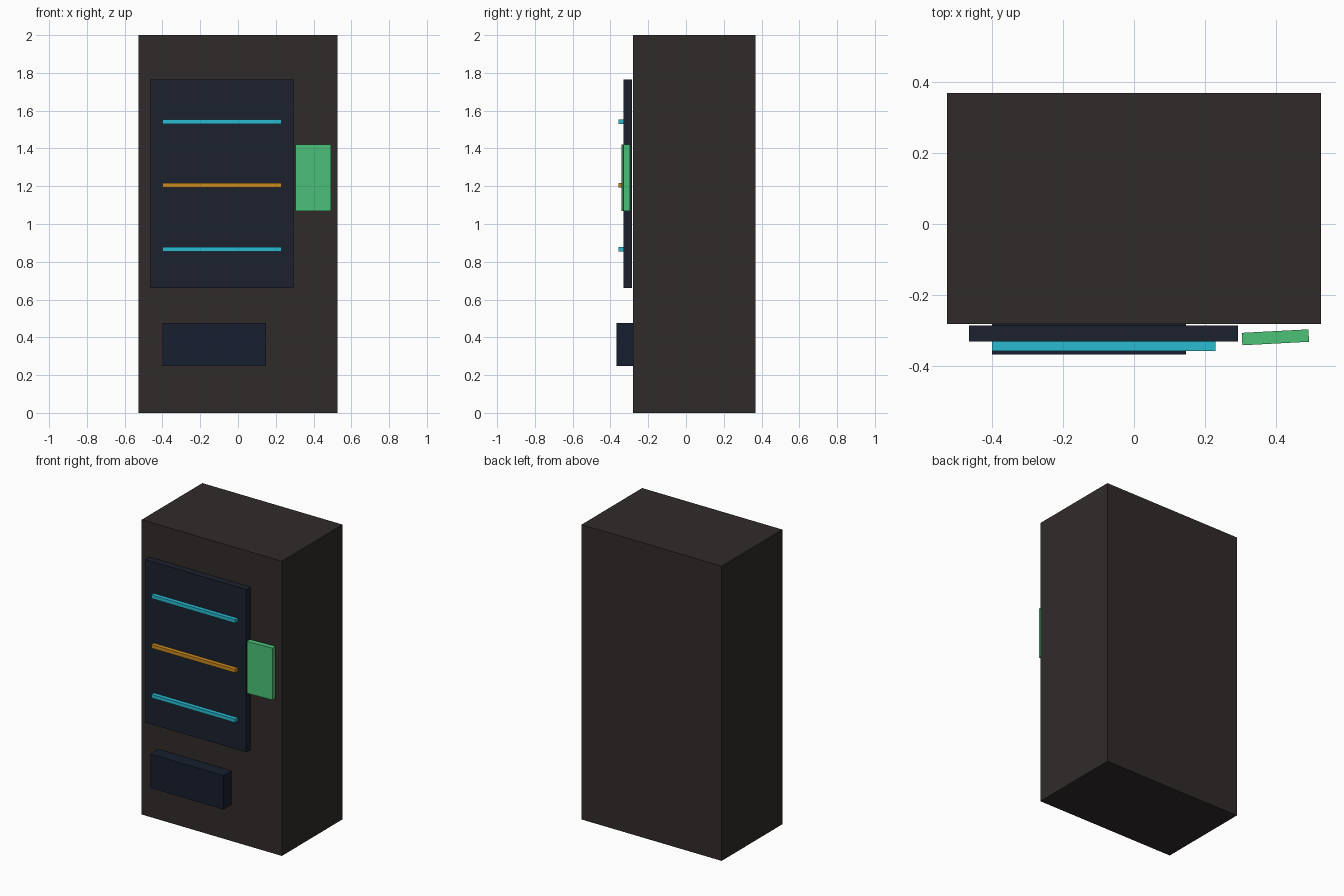
import bpy, bmesh, math
from mathutils import Matrix

if "Cube" in bpy.data.objects:
    bpy.data.objects.remove(bpy.data.objects["Cube"])


def material(name, hex_code):
    # sRGB hex to linear colour
    srgb = [int(hex_code[i:i + 2], 16) / 255 for i in (0, 2, 4)]
    linear = [c / 12.92 if c <= 0.04045 else ((c + 0.055) / 1.055) ** 2.4 for c in srgb]
    mat = bpy.data.materials.new(name)
    mat.diffuse_color = (*linear, 1)
    mat.use_nodes = True
    mat.node_tree.nodes["Principled BSDF"].inputs["Base Color"].default_value = mat.diffuse_color
    return mat


def box(name, x, y, z, mat, turn=0):
    # Box from (min, max) ranges, optionally turned about its own vertical axis
    size = [b - a for a, b in (x, y, z)]
    bm = bmesh.new()
    bmesh.ops.create_cube(bm, size=1, matrix=Matrix.Diagonal((*size, 1)))
    mesh = bpy.data.meshes.new(name)
    bm.to_mesh(mesh)
    bm.free()
    obj = bpy.data.objects.new(name, mesh)
    obj.location = [(a + b) / 2 for a, b in (x, y, z)]
    obj.rotation_euler.z = math.radians(turn)
    mesh.materials.append(mat)
    bpy.context.collection.objects.link(obj)
    return obj


charcoal = material("charcoal", "302B2A")
navy = material("dark_navy", "1B212D")
tray_navy = material("tray_navy", "171E2E")
cyan = material("cyan", "29BBD1")
amber = material("amber", "CC8A1E")
green = material("green", "4CC278")

# Cabinet
box("cabinet", (-0.526, 0.526), (-0.281, 0.369), (0, 2), charcoal)

# Display window, standing just off the cabinet front
box("display_window", (-0.465, 0.293), (-0.331, -0.286), (0.66, 1.765), navy)

# Shelf light strips
for i, (z, mat) in enumerate([(0.866, cyan), (1.204, amber), (1.541, cyan)]):
    box(f"shelf_strip_{i + 1}", (-0.40, 0.23), (-0.358, -0.331), (z - 0.012, z + 0.012), mat)

# Pick-up hatch at the bottom
box("pickup_hatch", (-0.40, 0.147), (-0.368, -0.278), (0.247, 0.477), tray_navy)

# Control panel, slightly turned
box("control_panel", (0.304, 0.492), (-0.3365, -0.3015), (1.068, 1.42), green, turn=3)
